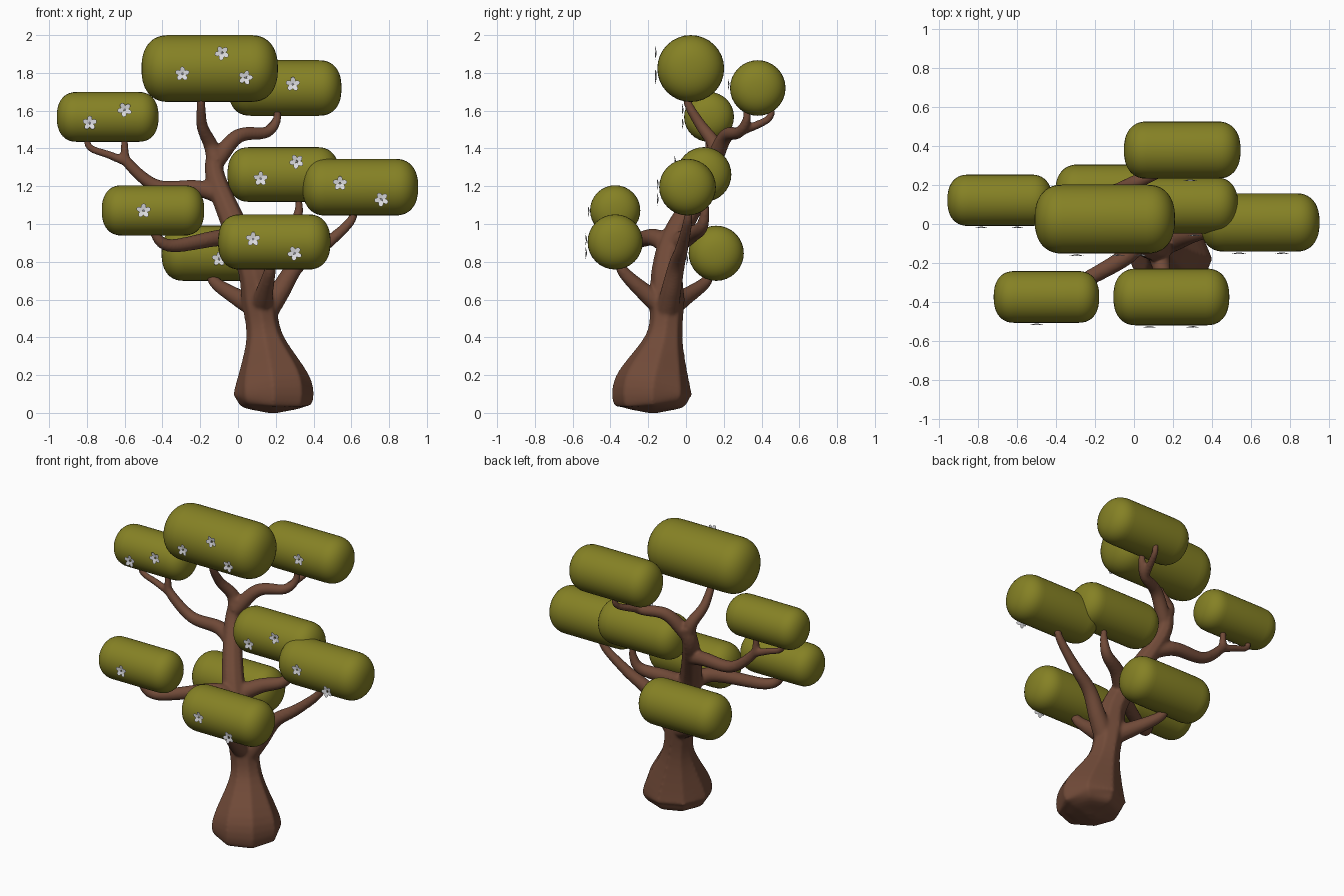
import bpy, bmesh, math
from mathutils import Vector

if "Cube" in bpy.data.objects:
    bpy.data.objects.remove(bpy.data.objects["Cube"])


def material(name, rgb):
    m = bpy.data.materials.new(name)
    m.diffuse_color = (*rgb, 1)
    m.use_nodes = True
    m.node_tree.nodes["Principled BSDF"].inputs["Base Color"].default_value = m.diffuse_color
    return m


BARK = material("brown bark", (0.165, 0.069, 0.04))
LEAF = material("olive leaves", (0.235, 0.22, 0.018))
PETAL = material("white petal", (0.75, 0.75, 0.78))
HEART = material("grey flower centre", (0.2, 0.2, 0.23))


def make_object(name, bm, mats, smooth=True):
    bmesh.ops.recalc_face_normals(bm, faces=bm.faces)
    me = bpy.data.meshes.new(name)
    for f in bm.faces:
        f.smooth = smooth
    bm.to_mesh(me)
    bm.free()
    for m in mats:
        me.materials.append(m)
    ob = bpy.data.objects.new(name, me)
    bpy.context.collection.objects.link(ob)
    return ob


def bridge(bm, rings):
    """Skin a list of vertex rings and close both ends."""
    n = len(rings[0])
    for a, b in zip(rings, rings[1:]):
        for i in range(n):
            j = (i + 1) % n
            bm.faces.new((a[i], a[j], b[j], b[i]))
    bm.faces.new(rings[0][::-1])
    bm.faces.new(rings[-1])


def tube(bm, pts, sides=12, steps=6):
    """Smooth tapered tube through (x, y, z, radius) points."""
    p = [Vector(q) for q in pts]
    p = [2 * p[0] - p[1]] + p + [2 * p[-1] - p[-2]]
    path = []
    for i in range(1, len(p) - 2):
        a, b, c, d = p[i - 1:i + 3]
        for s in range(steps):
            t = s / steps
            path.append(0.5 * (2 * b + (c - a) * t + (2 * a - 5 * b + 4 * c - d) * t * t
                               + (3 * b - a - 3 * c + d) * t ** 3))
    path.append(p[-2])
    pos = [q.to_3d() for q in path]
    last = len(pos) - 1
    tang = [(pos[min(i + 1, last)] - pos[max(i - 1, 0)]).normalized() for i in range(last + 1)]
    u = tang[0].orthogonal().normalized()
    rings = []
    for q, c, t in zip(path, pos, tang):
        u = (u - t * u.dot(t)).normalized()
        v = t.cross(u)
        r = max(q[3], 0.012)
        rings.append([bm.verts.new(c + r * (math.cos(k) * u + math.sin(k) * v))
                      for k in (2 * math.pi * i / sides for i in range(sides))])
    bridge(bm, rings)


# Trunk: swollen eight-sided foot, leaning and tapering upwards
trunk = [(.185, -.175, 0, .03), (.185, -.175, .04, .18), (.185, -.175, .14, .209),
         (.14, -.115, .4, .1), (.11, -.1, .6, .093), (.08, -.1, .76, .083),
         (0, -.05, .95, .072), (-.12, .12, 1.25, .054), (-.115, .165, 1.4, .046)]
wood = bmesh.new()
tube(wood, trunk, sides=8)


def branch(start, *mids):
    """Branch from a trunk height, or a fork point, that turns up into its pad."""
    if isinstance(start, float):
        lo, hi = next((a, b) for a, b in zip(trunk, trunk[1:]) if a[2] <= start <= b[2])
        r0 = .077 - .022 * start
        start = Vector(lo[:3]).lerp(Vector(hi[:3]), (start - lo[2]) / (hi[2] - lo[2]))
    else:
        r0 = .025
    pts = [Vector(start)] + [Vector(m) for m in mids]
    pts.append(pts[-1] + Vector((0, 0, .09)))
    n = len(pts) - 1
    tube(wood, [(*q, .016 + (r0 - .016) * (1 - i / n) ** 1.1) for i, q in enumerate(pts)])


branch(1.33, (-.145, .15, 1.42), (-.19, .08, 1.52), (-.195, .01, 1.64))         # top
branch(1.33, (0, .21, 1.465), (.15, .28, 1.485), (.205, .32, 1.55))             # upper back
branch((.15, .28, 1.485), (.205, .44, 1.56))
branch(1.15, (-.22, .12, 1.19), (-.43, .13, 1.2), (-.58, .12, 1.32), (-.6, .12, 1.39))  # upper left
branch((-.57, .12, 1.32), (-.68, .12, 1.365), (-.79, .12, 1.41))
branch(.88, (.15, .02, .94), (.28, .08, .98), (.32, .1, 1.06))                  # mid right
branch(.5, (.22, -.08, .64), (.31, -.05, .78), (.45, -.02, .88), (.6, .01, 1.02))  # far right
branch(.87, (-.06, -.18, .93), (-.35, -.34, .885), (-.44, -.38, .95))           # lower left
branch(.55, (.14, -.22, .64), (.17, -.34, .76))                                 # front
branch(.55, (0, -.01, .61), (-.13, .11, .7))                                    # lower back

# Merge the wood into one smooth skin
tree = make_object("trunk_and_branches", wood, [BARK])
mod = tree.modifiers.new("merge", 'REMESH')
mod.mode = 'VOXEL'
mod.voxel_size = 0.009
mod.use_smooth_shade = True
mod = tree.modifiers.new("soften", 'SMOOTH')
mod.factor = 0.5
mod.iterations = 8


# Foliage pads: round in section, blunt rounded ends along x
def pad(name, c, r):
    bm = bmesh.new()
    half, depth, e = 2.04 * r, 0.82 * r, 0.85
    prof = []
    for i in range(11):
        a = math.radians(3 + 87 * i / 10)
        prof.append((half - depth + depth * max(math.cos(a), 0) ** e, r * math.sin(a) ** e))
    prof = [(-x, q) for x, q in prof] + prof[::-1]
    n = 32
    rings = [[bm.verts.new((c[0] + x, c[1] + q * math.cos(k), c[2] + q * math.sin(k)))
              for k in (2 * math.pi * i / n for i in range(n))] for x, q in prof]
    bridge(bm, rings)
    make_object(name, bm, [LEAF])


# Five-petalled flower facing the front
def flower(name, x, y, z, turn):
    bm = bmesh.new()

    def disc(cx, cz, rx, rz, rot, lift, mat, n=10):
        vs = []
        for i in range(n):
            k = 2 * math.pi * i / n
            u, v = rx * math.cos(k), rz * math.sin(k)
            px = cx + u * math.cos(rot) - v * math.sin(rot)
            pz = cz + u * math.sin(rot) + v * math.cos(rot)
            vs.append(bm.verts.new((x + px, y - lift - 0.25 * math.hypot(px, pz), z + pz)))
        bm.faces.new(vs).material_index = mat

    for i in range(5):
        a = turn + 2 * math.pi * i / 5
        disc(.022 * math.cos(a), .022 * math.sin(a), .017, .0135, a, 0, 0)
    disc(0, 0, .007, .007, 0, .006, 1)
    make_object(name, bm, [PETAL, HEART], smooth=False)


def flowering_pad(name, c, r, *spots):
    """One pad, with flowers at (x, z) spots on its front."""
    pad("foliage_" + name, c, r)
    for i, (x, z) in enumerate(spots):
        flower(f"flower_{name}_{i + 1}", x, c[1] - r - .002, z, 0.3 + i * 0.5)


flowering_pad("top", (-.15, .025, 1.823), .177, (-.295, 1.795), (-.085, 1.905), (.04, 1.775))
flowering_pad("upper_back", (.248, .38, 1.72), .147, (.29, 1.74))
flowering_pad("upper_left", (-.69, .122, 1.567), .132, (-.785, 1.535), (-.6, 1.605))
flowering_pad("mid_right", (.24, .095, 1.262), .145, (.12, 1.24), (.31, 1.33))
flowering_pad("far_right", (.648, .008, 1.195), .15, (.54, 1.215), (.76, 1.13))
flowering_pad("lower_left", (-.45, -.375, 1.072), .133, (-.5, 1.07))
flowering_pad("front", (.192, -.375, .905), .146, (.08, .92), (.3, .845))
flowering_pad("lower_back", (-.107, .16, .845), .146, (-.1, .815))
